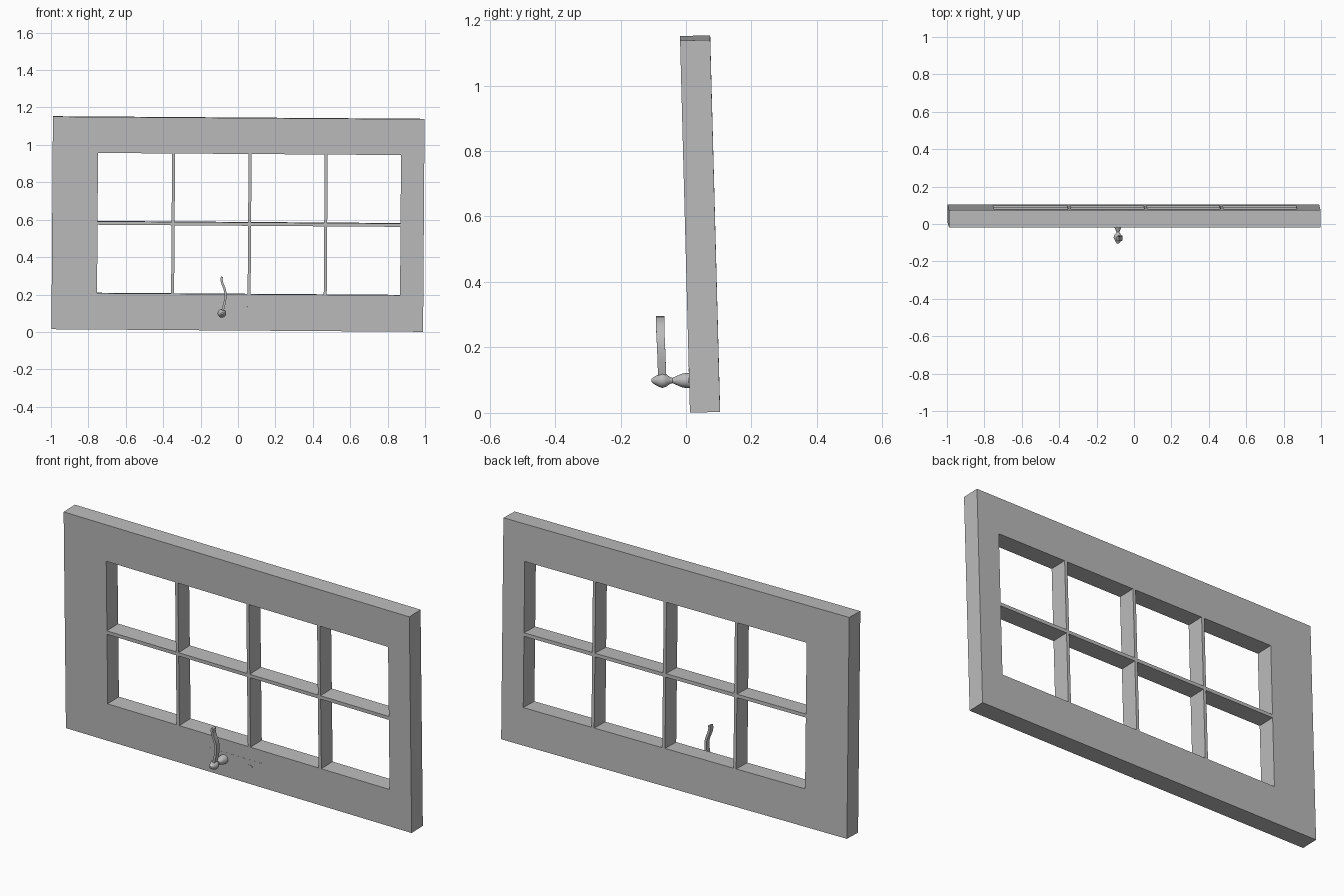
import bpy, bmesh, math
from mathutils import Matrix, Vector

if "Cube" in bpy.data.objects:
    bpy.data.objects.remove(bpy.data.objects["Cube"])

grey = bpy.data.materials.new("plain_grey")
grey.use_nodes = True
grey.diffuse_color = (0.5, 0.5, 0.5, 1)
grey.node_tree.nodes["Principled BSDF"].inputs["Base Color"].default_value = (0.5, 0.5, 0.5, 1)

# The sash leans slightly
TILT = (Matrix.Translation((0, 0.043, 0.577)) @ Matrix.Rotation(0.007, 4, 'Y')
        @ Matrix.Rotation(0.0265, 4, 'X'))
W, H, D = 0.9935, 0.5685, 0.046


def finish(name, bm, matrix=None, smooth=False):
    bmesh.ops.recalc_face_normals(bm, faces=bm.faces)
    mesh = bpy.data.meshes.new(name)
    bm.to_mesh(mesh)
    bm.free()
    mesh.materials.append(grey)
    ob = bpy.data.objects.new(name, mesh)
    bpy.context.collection.objects.link(ob)
    if matrix:
        ob.matrix_world = matrix
    if smooth:
        bpy.ops.object.select_all(action='DESELECT')
        ob.select_set(True)
        bpy.context.view_layer.objects.active = ob
        bpy.ops.object.shade_smooth_by_angle(angle=math.radians(40))
    return ob


def extrude_y(bm, depth):
    """Thicken all flat faces along +y."""
    geo = bmesh.ops.extrude_face_region(bm, geom=bm.faces[:], use_keep_orig=True)["geom"]
    verts = [g for g in geo if isinstance(g, bmesh.types.BMVert)]
    bmesh.ops.translate(bm, verts=verts, vec=(0, depth, 0))


# Window frame with glazing bars: a grid of cells, panes left open
xs = [-W, -0.751]
for c in (-0.347, 0.062, 0.469):
    xs += [c - 0.008, c + 0.008]
xs += [0.869, W]
zs = [-H, -0.374, -0.008, 0.010, 0.376, H]
bm = bmesh.new()
grid = [[bm.verts.new((x, -D, z)) for z in zs] for x in xs]
for i in range(len(xs) - 1):
    for j in range(len(zs) - 1):
        if i % 2 and j % 2:
            continue
        bm.faces.new((grid[i][j], grid[i + 1][j], grid[i + 1][j + 1], grid[i][j + 1]))
extrude_y(bm, 2 * D)
finish("window_frame", bm, TILT)

# Backing plate set almost flush into the bottom rail
bm = bmesh.new()
bmesh.ops.create_cube(bm, size=1, matrix=Matrix.Translation((-0.02, -D + 0.004, -0.466))
                      @ Matrix.Diagonal((0.32, 0.009, 0.05, 1)))
finish("backing_plate", bm, TILT)

# Small oval stud beside the handle
bm = bmesh.new()
bmesh.ops.create_cone(bm, cap_ends=True, segments=24, radius1=1, radius2=1, depth=1,
                      matrix=Matrix.Translation((0.06, -D, -0.476))
                      @ Matrix.Diagonal((0.02, 0.005, 0.008, 1))
                      @ Matrix.Rotation(math.pi / 2, 4, 'X'))
finish("oval_stud", bm, TILT, True)

# Turned knob and spindle, (y, radius) profile
profile = [(-0.105, 0.005), (-0.096, 0.012), (-0.083, 0.019), (-0.072, 0.023),
           (-0.060, 0.019), (-0.050, 0.011), (-0.042, 0.008), (-0.030, 0.013),
           (-0.015, 0.020), (0.0, 0.023), (0.02, 0.023)]
SEG = 20
bm = bmesh.new()
rings = []
for y, r in profile:
    rings.append([bm.verts.new((-0.086 + r * math.cos(a), y, 0.099 + r * math.sin(a)))
                  for a in (math.tau * k / SEG for k in range(SEG))])
for a, b in zip(rings, rings[1:]):
    for k in range(SEG):
        n = (k + 1) % SEG
        bm.faces.new((a[k], a[n], b[n], b[k]))
bm.faces.new(rings[0])
bm.faces.new(rings[-1])
finish("handle_knob", bm, smooth=True)

# Curved lever: a ribbon following an S path, (x, z, y of front edge)
path = [(-0.084, 0.105, -0.086), (-0.078, 0.130, -0.086), (-0.071, 0.158, -0.087),
        (-0.067, 0.185, -0.088), (-0.067, 0.208, -0.089), (-0.072, 0.230, -0.090),
        (-0.080, 0.250, -0.091), (-0.086, 0.268, -0.091), (-0.088, 0.283, -0.091),
        (-0.085, 0.295, -0.091)]
bm = bmesh.new()
pairs = []
for i, (x, z, y) in enumerate(path):
    p, q = path[max(i - 1, 0)], path[min(i + 1, len(path) - 1)]
    side = Vector((q[1] - p[1], 0, p[0] - q[0])).normalized() * 0.006
    c = Vector((x, y, z))
    pairs.append((bm.verts.new(c - side), bm.verts.new(c + side)))
for a, b in zip(pairs, pairs[1:]):
    bm.faces.new((a[0], a[1], b[1], b[0]))
extrude_y(bm, 0.025)
finish("handle_lever", bm, smooth=True)
